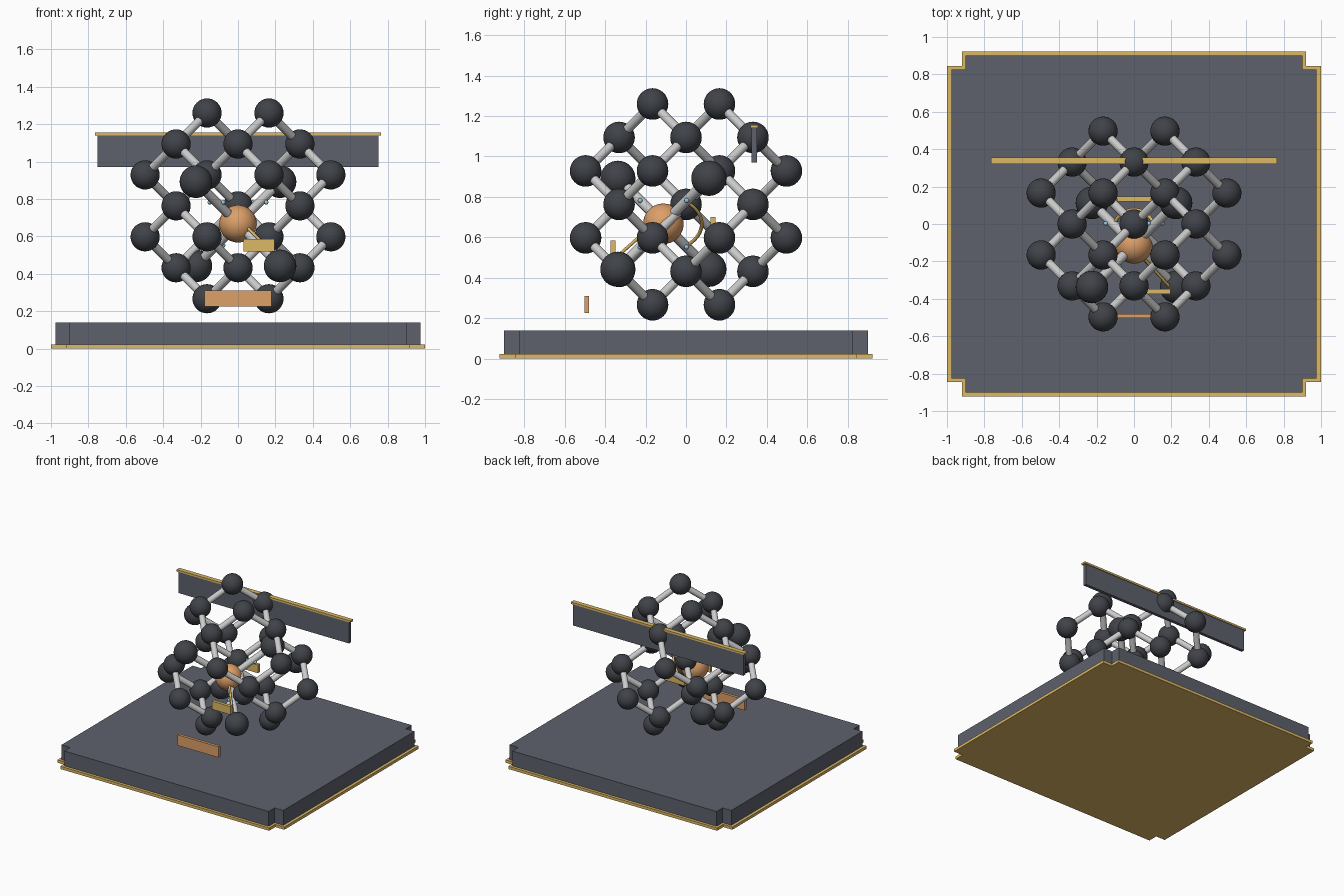
import bpy, bmesh, math
from mathutils import Vector

if "Cube" in bpy.data.objects:
    bpy.data.objects.remove(bpy.data.objects["Cube"])


def material(name, rgb):
    m = bpy.data.materials.new(name)
    m.diffuse_color = (*rgb, 1)
    m.use_nodes = True
    m.node_tree.nodes["Principled BSDF"].inputs["Base Color"].default_value = m.diffuse_color
    return m


SLATE = material("slate", (0.11, 0.12, 0.15))
CARBON = material("carbon", (0.05, 0.055, 0.065))
SILVER = material("silver", (0.72, 0.73, 0.75))
GOLD = material("gold", (0.72, 0.48, 0.13))
COPPER = material("copper", (0.72, 0.35, 0.14))
CYAN = material("cyan", (0.3, 0.65, 0.75))


def finish(ob, name, mat, smooth=False):
    ob.name = name
    ob.data.materials.append(mat)
    if smooth:
        for p in ob.data.polygons:
            p.use_smooth = len(p.vertices) < 5
    return ob


def mesh_object(bm, name, mat):
    me = bpy.data.meshes.new(name)
    bm.to_mesh(me)
    bm.free()
    ob = bpy.data.objects.new(name, me)
    bpy.context.collection.objects.link(ob)
    return finish(ob, name, mat)


def ball(name, pos, r, mat, seg=32):
    bpy.ops.mesh.primitive_uv_sphere_add(segments=seg, ring_count=seg // 2, radius=r, location=pos)
    return finish(bpy.context.object, name, mat, True)


def rod(name, a, b, r, mat):
    a, b = Vector(a), Vector(b)
    d = b - a
    bpy.ops.mesh.primitive_cylinder_add(vertices=16, radius=r, depth=d.length, location=(a + b) / 2)
    ob = bpy.context.object
    ob.rotation_euler = d.to_track_quat('Z', 'Y').to_euler()
    return finish(ob, name, mat, True)


def box(name, lo, hi, mat):
    lo, hi = Vector(lo), Vector(hi)
    bpy.ops.mesh.primitive_cube_add(size=1, location=(lo + hi) / 2)
    ob = bpy.context.object
    ob.scale = hi - lo
    return finish(ob, name, mat)


def notched_slab(name, x, y, nx, ny, z0, z1, mat):
    quarter = [(x, ny), (nx, ny), (nx, y)]
    pts = quarter + [(-a, b) for a, b in quarter[::-1]]
    pts += [(-a, -b) for a, b in quarter] + [(a, -b) for a, b in quarter[::-1]]
    bm = bmesh.new()
    face = bm.faces.new([bm.verts.new((a, b, z0)) for a, b in pts])
    top = bmesh.ops.extrude_face_region(bm, geom=[face])
    verts = [g for g in top["geom"] if isinstance(g, bmesh.types.BMVert)]
    bmesh.ops.translate(bm, vec=(0, 0, z1 - z0), verts=verts)
    bmesh.ops.recalc_face_normals(bm, faces=bm.faces)
    mesh_object(bm, name, mat)


# Base with notched corners and gold edging
notched_slab("base_trim", 1.0, 0.922, 0.92, 0.845, 0, 0.022, GOLD)
notched_slab("base_plate", 0.977, 0.9, 0.9, 0.825, 0.001, 0.14, SLATE)

# Rear title bar and small label plates
box("rear_bar", (-0.75, 0.325, 0.97), (0.75, 0.35, 1.14), SLATE)
box("rear_bar_trim", (-0.765, 0.32, 1.14), (0.765, 0.356, 1.155), GOLD)
box("front_label", (-0.18, -0.503, 0.225), (0.18, -0.48, 0.31), COPPER)
box("length_label", (0.03, -0.373, 0.52), (0.195, -0.348, 0.585), GOLD)
box("angle_label", (-0.09, 0.12, 0.635), (0.09, 0.147, 0.70), GOLD)

# Diamond lattice cluster
D = 0.1655
MID = Vector((0, 0, 0.763))
cells = []
for x in range(-3, 4):
    for y in range(-3, 4):
        for z in range(-3, 4):
            p = Vector((x, y, z))
            even = x % 2 == y % 2 == z % 2 == 0 and (x + y + z) % 4 == 0
            odd = x % 2 == y % 2 == z % 2 == 1 and (x + y + z) % 4 == 3
            if (even or odd) and p.length_squared < 12:
                cells.append(p)
for i, p in enumerate(cells):
    ball("lattice_atom", MID + p * D, 0.078, CARBON)
    for q in cells[i + 1:]:
        if (p - q).length_squared < 3.5:
            rod("lattice_bond", MID + p * D, MID + q * D, 0.023, SILVER)

# Highlighted tetrahedral unit
C = Vector((0, -0.112, 0.667))
ball("centre_atom", C, 0.1, COPPER, 40)
for s in ((1, 1, 1), (-1, -1, 1), (1, -1, -1), (-1, 1, -1)):
    s = Vector(s)
    ball("corner_atom", C + s * 0.225, 0.087, CARBON)
    rod("corner_bond", C, C + s * 0.225, 0.025, SILVER)
    for k in (-1, 1):
        ball("electron", C + s * 0.115 + Vector((0.036 * k, 0, 0)), 0.012, CYAN, 12)

# Bond length marker
rod("length_marker", (0.035, -0.165, 0.66), (0.19, -0.335, 0.51), 0.008, GOLD)

# Bond angle arc between the two rear bonds
cu = bpy.data.curves.new("angle_arc", 'CURVE')
cu.dimensions = '3D'
cu.bevel_depth = 0.009
cu.bevel_resolution = 2
sp = cu.splines.new('POLY')
N = 24
sp.points.add(N)
side = Vector((1, 0, 1)).normalized()
for i in range(N + 1):
    a = math.radians(-54.7 + 109.4 * i / N)
    p = C + 0.19 * (math.cos(a) * Vector((0, 1, 0)) + math.sin(a) * side)
    sp.points[i].co = (*p, 1)
arc = bpy.data.objects.new("angle_arc", cu)
bpy.context.collection.objects.link(arc)
cu.materials.append(GOLD)
